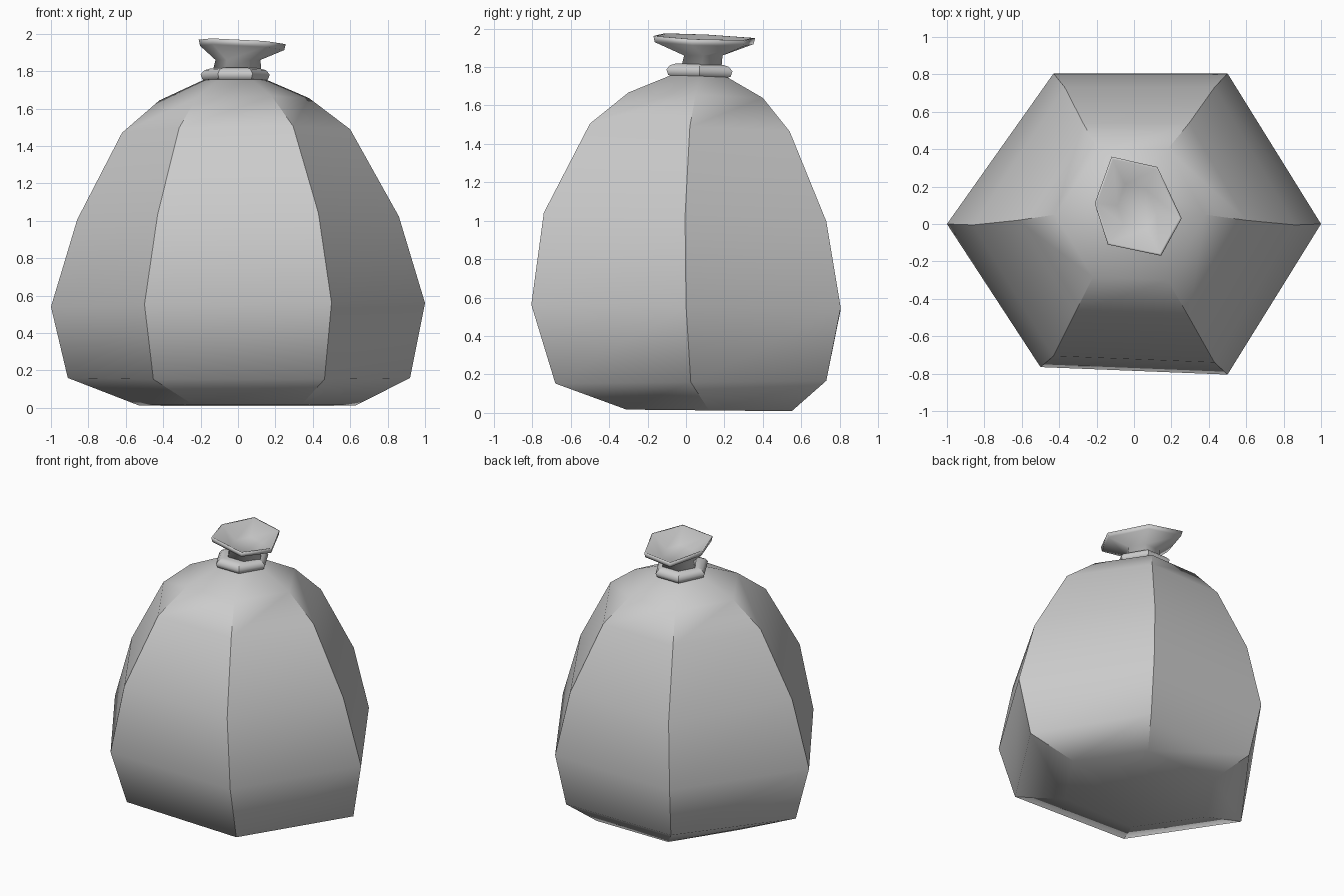
import bpy, bmesh, math
from mathutils import Vector

cube = bpy.data.objects.get("Cube")
if cube:
    bpy.data.objects.remove(cube, do_unlink=True)

mat = bpy.data.materials.new("sack grey")
mat.use_nodes = True
colour = (0.6, 0.6, 0.6, 1)
mat.diffuse_color = colour
mat.node_tree.nodes["Principled BSDF"].inputs["Base Color"].default_value = colour


def hexagon(cx, cy, z, rx, ry, tilt_x=0, tilt_y=0):
    """Six-sided ring with half-width rx and half-depth ry, optionally tilted."""
    pts = []
    for i in range(6):
        a = math.radians(60 * i)
        x = rx * math.cos(a)
        y = ry * math.sin(a) / math.sin(math.pi / 3)
        pts.append(Vector((cx + x, cy + y, z + tilt_x * x + tilt_y * y)))
    return pts


def loft(name, rings, creased, sharp_angle, caps=True):
    """Skin the rings; lengthwise edges below ring number `creased` stay sharp."""
    bm = bmesh.new()
    loops = [[bm.verts.new(p) for p in ring] for ring in rings]
    level = {v: k for k, loop in enumerate(loops) for v in loop}
    for low, high in zip(loops, loops[1:]):
        for i in range(6):
            j = (i + 1) % 6
            bm.faces.new((low[i], low[j], high[j], high[i]))
    if caps:
        bm.faces.new(loops[0][::-1])
        bm.faces.new(loops[-1])
    for f in bm.faces:
        f.smooth = True
    for e in bm.edges:
        a, b = (level[v] for v in e.verts)
        if a != b:
            e.smooth = max(a, b) > creased
        else:
            limit = math.radians(sharp_angle)
            e.smooth = e.calc_face_angle(0) < limit
    mesh = bpy.data.meshes.new(name)
    bm.to_mesh(mesh)
    bm.free()
    mesh.materials.append(mat)
    obj = bpy.data.objects.new(name, mesh)
    bpy.context.collection.objects.link(obj)
    return obj


# Sack body: centre x, centre y, height, half-width, half-depth, tilts
body = [hexagon(*r) for r in (
    (0.05, 0.12, 0.013, 0.58, 0.43, 0, -0.01),
    (0.005, 0.025, 0.16, 0.915, 0.705, 0, 0.01),
    (0, 0, 0.55, 1.0, 0.805, 0.01, -0.01),
    (0, -0.005, 1.015, 0.86, 0.735, 0.01, -0.03),
    (-0.01, 0.02, 1.48, 0.61, 0.52, 0.015, -0.04),
    (-0.02, 0.05, 1.65, 0.40, 0.35, 0.015, -0.04),
    (-0.015, 0.07, 1.755, 0.165, 0.14, 0, -0.04),
)]
# Slight sag of the two left-hand corners
for ring in body[1:6]:
    size = ring[0].x - ring[3].x
    ring[2].x += 0.035 * size
    ring[4].y += 0.02 * size
loft("sack_body", body, 5, 55)

# Tie band around the neck
tie = [hexagon(-0.015, 0.07, z, r, r * 0.93, 0, -0.03) for z, r in (
    (1.745, 0.15), (1.755, 0.175), (1.782, 0.185), (1.805, 0.165), (1.815, 0.13))]
loft("neck_tie", tie, 9, 20)

# Flared, uneven mouth above the tie
centre = Vector((0.01, 0.09, 0))
outline = [Vector(p) for p in (
    (0.255, 0.03, 0), (0.125, 0.305, 0), (-0.12, 0.36, 0),
    (-0.21, 0.11, 0), (-0.14, -0.11, 0), (0.145, -0.17, 0))]


def mouth_ring(scale, z):
    ring = []
    for p in outline:
        q = centre + (p - centre) * scale
        q.z = z - 0.06 * q.x - 0.05 * (q.y - 0.09)
        ring.append(q)
    return ring


mouth = [hexagon(-0.005, 0.08, 1.80, 0.13, 0.105),
         hexagon(0.0, 0.09, 1.86, 0.12, 0.10),
         mouth_ring(0.97, 1.925), mouth_ring(1.0, 1.957),
         mouth_ring(0.95, 1.957), mouth_ring(0.45, 1.885)]
loft("sack_mouth", mouth, 0, 30)
